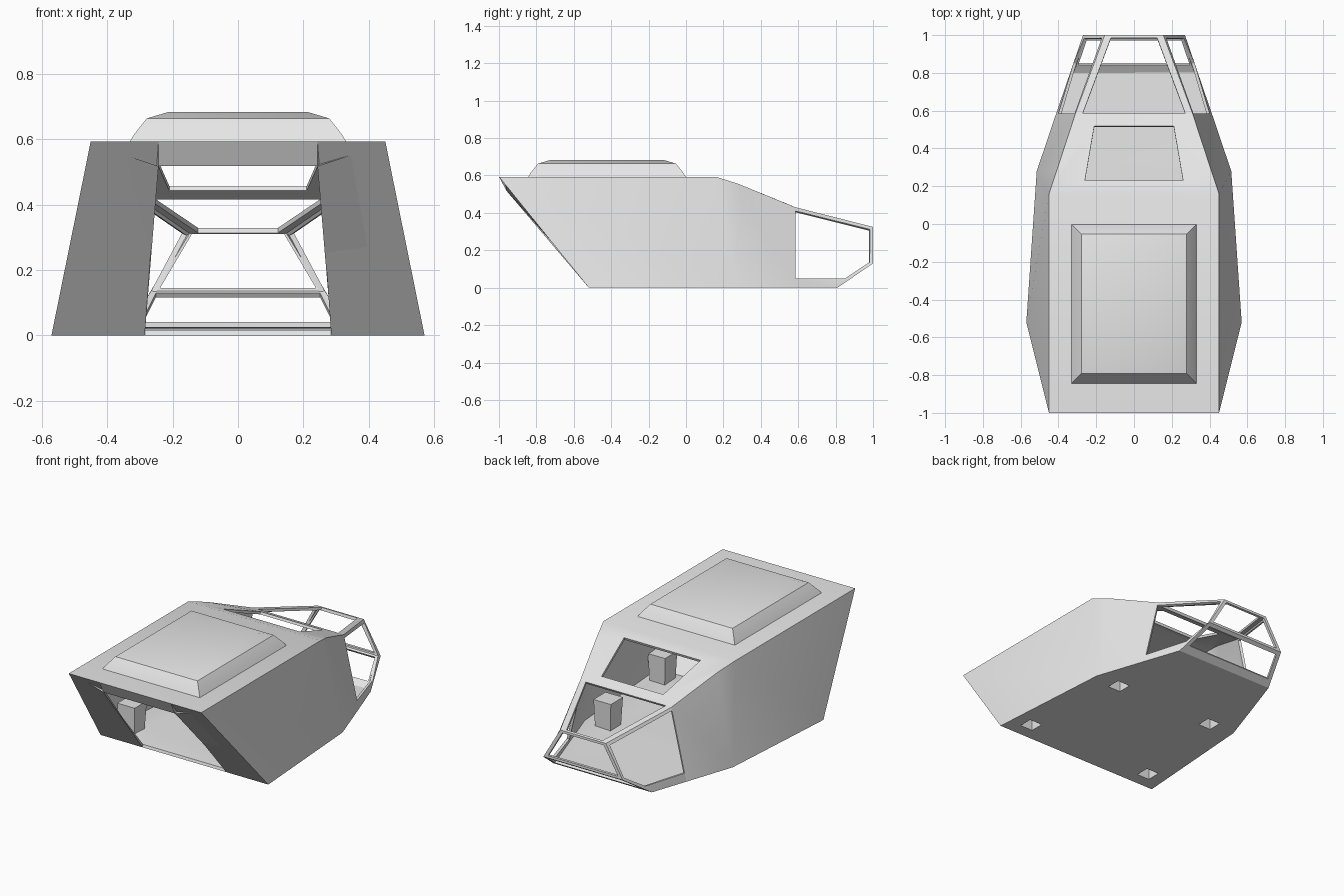
import bpy, bmesh, math
from mathutils import Vector

cube = bpy.data.objects.get("Cube")
if cube:
    bpy.data.objects.remove(cube, do_unlink=True)

grey = bpy.data.materials.new("light_grey")
grey.use_nodes = True
grey.diffuse_color = (0.8, 0.8, 0.8, 1)
grey.node_tree.nodes["Principled BSDF"].inputs["Base Color"].default_value = (0.8, 0.8, 0.8, 1)


def finish(name, bm, thickness=0):
    """Turn a bmesh into an object, with wall thickness if wanted."""
    bmesh.ops.remove_doubles(bm, verts=bm.verts, dist=0.0005)
    bmesh.ops.recalc_face_normals(bm, faces=bm.faces)
    # the deck or cap must face up
    flat_top = max(bm.faces, key=lambda f: f.calc_center_median().z)
    if flat_top.normal.z < 0:
        bmesh.ops.reverse_faces(bm, faces=bm.faces)
    mesh = bpy.data.meshes.new(name)
    bm.to_mesh(mesh)
    bm.free()
    mesh.materials.append(grey)
    obj = bpy.data.objects.new(name, mesh)
    bpy.context.collection.objects.link(obj)
    bpy.ops.object.select_all(action='DESELECT')
    obj.select_set(True)
    bpy.context.view_layer.objects.active = obj
    if thickness:
        mod = obj.modifiers.new("walls", 'SOLIDIFY')
        mod.thickness = thickness
        mod.offset = -1
        mod.use_even_offset = True
        bpy.ops.object.modifier_apply(modifier=mod.name)
    bpy.ops.object.shade_smooth_by_angle(angle=math.radians(25))
    return obj


def mirror(p):
    return Vector((-p[0], p[1], p[2]))


def face(bm, points):
    return bm.faces.new([bm.verts.new(p) for p in points])


def both(bm, points):
    """A face and its twin on the other side."""
    face(bm, points)
    face(bm, [mirror(p) for p in reversed(points)])


def frame(bm, loop, widths):
    """Window frame: one strip along each edge, width 0 leaves it bare."""
    n = len(loop)
    inner = []
    for i, p in enumerate(loop):
        u = (loop[(i + 1) % n] - p).normalized()
        v = (loop[i - 1] - p).normalized()
        s = u.cross(v).length
        inner.append(p + u * widths[i - 1] / s + v * widths[i] / s)
    for i in range(n):
        if widths[i]:
            j = (i + 1) % n
            face(bm, [loop[i], loop[j], inner[j], inner[i]])


# Key points of the hull, +x half
deck_front = Vector((0.45, -1, 0.593))
door_top = Vector((0.243, -1, 0.593))
door_foot = Vector((0.285, -0.52, 0))
keel_front = Vector((0.57, -0.52, 0))
deck_back = Vector((0.45, 0.16, 0.593))
brow = Vector((0.41, 0.28, 0.555))
keel_mid = Vector((0.515, 0.28, 0))
post_top = Vector((0.31, 0.585, 0.43))
post_foot = Vector((0.412, 0.585, 0))
keel_back = Vector((0.335, 0.81, 0))
nose_top = Vector((0.155, 1, 0.325))
nose_low = Vector((0.27, 1, 0.13))
hatch_win_top = Vector((0.26, 0.23, 0.57))
hatch_win_low = Vector((0.21, 0.52, 0.457))

bm = bmesh.new()

# Deck, door panels and sides
half = [door_top, deck_front, deck_back]
face(bm, half + [mirror(p) for p in reversed(half)])
both(bm, [door_top, door_foot, keel_front, deck_front])
both(bm, [deck_front, keel_front, keel_mid, deck_back])
both(bm, [deck_back, keel_mid, brow])
both(bm, [brow, keel_mid, post_foot, post_top])

# Sloping roof around its window
face(bm, [deck_back, hatch_win_top, mirror(hatch_win_top), mirror(deck_back)])
face(bm, [hatch_win_low, post_top, mirror(post_top), mirror(hatch_win_low)])
both(bm, [deck_back, brow, post_top, hatch_win_low, hatch_win_top])

# Open frames of the glazed nose
side = [post_top, nose_top, nose_low, keel_back, post_foot]
side_widths = [0.02, 0.018, 0.018, 0.05, 0]
frame(bm, side, side_widths)
frame(bm, [mirror(p) for p in side], side_widths)
for a, b, widths in ((post_top, nose_top, [0.036, 0.015, 0.036, 0]),
                     (nose_top, nose_low, [0.02, 0.015, 0.02, 0.015]),
                     (nose_low, keel_back, [0.025, 0.05, 0.025, 0.025])):
    frame(bm, [a, b, mirror(b), mirror(a)], widths)

# Floor with four square wells that rise as boxes inside
half = [door_foot, keel_front, keel_mid, post_foot, keel_back]
loops = [half + [mirror(p) for p in reversed(half)]]
r, well_height = 0.043, 0.175
for x, y in ((0.44, -0.40), (-0.44, -0.40), (0.34, 0.27), (-0.34, 0.27)):
    loops.append([Vector((x + i * r, y + j * r, 0))
                  for i, j in ((-1, -1), (1, -1), (1, 1), (-1, 1))])
edges = []
for loop in loops:
    verts = [bm.verts.new(p) for p in loop]
    edges += [bm.edges.new((verts[i - 1], verts[i])) for i in range(len(verts))]
bmesh.ops.triangle_fill(bm, edges=edges, use_beauty=True, normal=(0, 0, -1))
up = Vector((0, 0, well_height))
for loop in loops[1:]:
    for i in range(4):
        face(bm, [loop[i - 1], loop[i], loop[i] + up, loop[i - 1] + up])
    face(bm, [p + up for p in loop])

finish("hull", bm, 0.016)

# Raised roof hatch with sloping rims
bm = bmesh.new()
rings = []
for inset, z in ((0, 0.59), (0.015, 0.615), (0.053, 0.663), (0.12, 0.683)):
    x, front, back = 0.332 - inset, -0.845 + inset, -inset
    rings.append([bm.verts.new(p) for p in
                  ((-x, front, z), (x, front, z), (x, back, z), (-x, back, z))])
for low, high in zip(rings, rings[1:]):
    for i in range(4):
        bm.faces.new((low[i - 1], low[i], high[i], high[i - 1]))
bm.faces.new(rings[-1])
finish("roof_hatch", bm)
